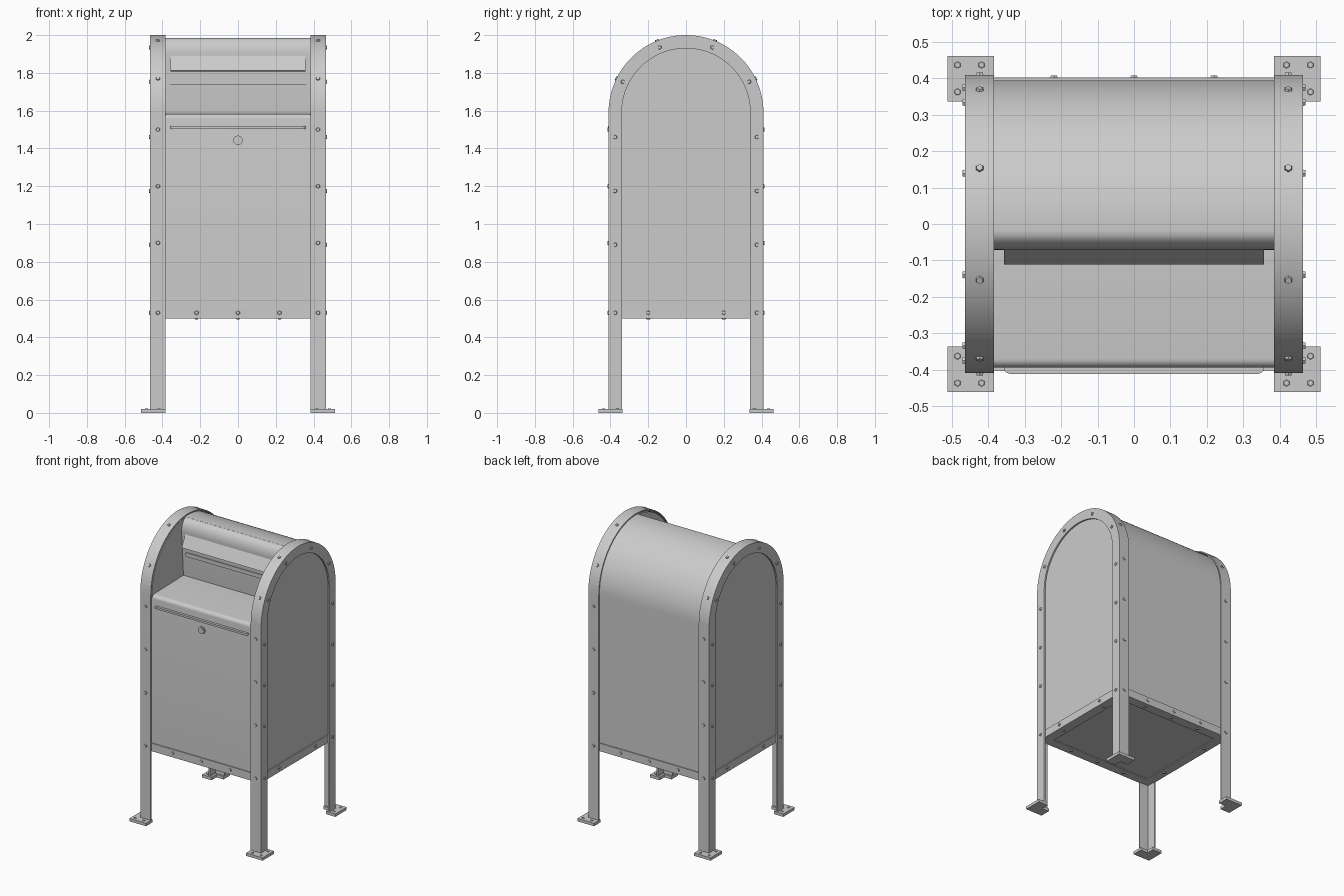
import bpy, bmesh
from math import cos, sin, pi, radians
from mathutils import Vector, Matrix

if "Cube" in bpy.data.objects:
    bpy.data.objects.remove(bpy.data.objects["Cube"])

ZC = 1.59      # height of the arch centre


def finish(name, bm, smooth=True):
    bmesh.ops.recalc_face_normals(bm, faces=bm.faces)
    me = bpy.data.meshes.new(name)
    bm.to_mesh(me)
    bm.free()
    ob = bpy.data.objects.new(name, me)
    bpy.context.collection.objects.link(ob)
    if smooth:
        bpy.ops.object.select_all(action='DESELECT')
        ob.select_set(True)
        bpy.context.view_layer.objects.active = ob
        bpy.ops.object.shade_smooth_by_angle(angle=radians(30))
    return ob


def prism(name, pts, a, b, axis='x'):
    """Extrude a closed outline between a and b along x (pts = y,z) or z (pts = x,y)."""
    bm = bmesh.new()
    place = (lambda p, t: (t, p[0], p[1])) if axis == 'x' else (lambda p, t: (p[0], p[1], t))
    lo = [bm.verts.new(place(p, a)) for p in pts]
    hi = [bm.verts.new(place(p, b)) for p in pts]
    bm.faces.new(lo)
    bm.faces.new(hi)
    n = len(pts)
    for i in range(n):
        j = (i + 1) % n
        bm.faces.new((lo[i], lo[j], hi[j], hi[i]))
    return finish(name, bm)


def box(name, x0, x1, y0, y1, z0, z1):
    return prism(name, [(x0, y0), (x1, y0), (x1, y1), (x0, y1)], z0, z1, 'z')


def arc(cy, cz, ry, rz, a0, a1, n):
    return [(cy + ry * cos(radians(a0 + (a1 - a0) * i / n)),
             cz + rz * sin(radians(a0 + (a1 - a0) * i / n))) for i in range(n + 1)]


def bolts(name, spots, r=0.012, h=0.006):
    """Hexagonal bolt heads at (position, normal) pairs."""
    bm = bmesh.new()
    for p, nrm in spots:
        nrm = Vector(nrm).normalized()
        rot = nrm.to_track_quat('Z', 'Y').to_matrix().to_4x4()
        mat = Matrix.Translation(Vector(p) + nrm * (h / 2 - 0.001)) @ rot
        bmesh.ops.create_cone(bm, cap_ends=True, segments=6, radius1=r,
                              radius2=r * 0.8, depth=h + 0.002, matrix=mat)
    return finish(name, bm, False)


# Middle body with curved hood, recess and rounded shelf edge
R = 0.395
profile = [(R, 0.505)]
profile += arc(0, ZC, R, R, 0, 93, 32)
profile += arc(-0.021, 1.904, 0.05, 0.08, 90, 180, 10)
profile += [(-0.05, 1.59)]
profile += arc(-0.37, 1.558, 0.025, 0.025, 90, 180, 6)
profile += [(-R, 0.505)]
prism("body", profile, -0.386, 0.386)

# Full arched side panels
side = [(R, 0.505)] + arc(0, ZC, R, R, 0, 180, 48) + [(-R, 0.505)]
for s, tag in ((1, "right"), (-1, "left")):
    prism(tag + "_side_panel", side, s * 0.385, s * 0.448)

# Arched angle-iron frames that also form the legs
section = [(0.385, 0.41), (0.465, 0.41), (0.465, 0.34),
           (0.455, 0.34), (0.455, 0.402), (0.385, 0.402)]
path = [(0, 0.01)] + [(pi * i / 48, ZC) for i in range(49)] + [(pi, 0.01)]
for s, tag in ((1, "right"), (-1, "left")):
    bm = bmesh.new()
    rings = [[bm.verts.new((s * x, r * cos(a), z + r * sin(a))) for x, r in section]
             for a, z in path]
    for p, q in zip(rings, rings[1:]):
        for i in range(6):
            j = (i + 1) % 6
            bm.faces.new((p[i], p[j], q[j], q[i]))
    bm.faces.new(rings[0])
    bm.faces.new(rings[-1])
    finish(tag + "_frame", bm)

# Bolts along both frames
spots = []
for s in (1, -1):
    for t in (1, -1):
        spots += [((s * 0.424, t * 0.41, z), (0, t, 0)) for z in (0.53, 0.9, 1.2, 1.5)]
        spots += [((s * 0.465, t * 0.375, z), (s, 0, 0)) for z in (0.53, 0.89, 1.175, 1.46)]
        for deg in (26, 68):
            c, d = t * cos(radians(deg)), sin(radians(deg))
            spots.append(((s * 0.424, 0.41 * c, ZC + 0.41 * d), (0, c, d)))
            spots.append(((s * 0.465, 0.372 * c, ZC + 0.372 * d), (s, 0, 0)))
bolts("frame_bolts", spots)

# Feet: L-shaped plates with three bolts each
foot = [(0.385, 0.462), (0.513, 0.462), (0.513, 0.337),
        (0.44, 0.337), (0.44, 0.39), (0.385, 0.39)]
foot_spots = []
for s, sx in ((1, "right"), (-1, "left")):
    for t, ty in ((1, "back"), (-1, "front")):
        prism(f"{ty}_{sx}_foot", [(s * x, t * y) for x, y in foot], 0, 0.02, 'z')
        foot_spots += [((s * x, t * y, 0.02), (0, 0, 1))
                       for x, y in ((0.485, 0.363), (0.485, 0.437), (0.419, 0.437))]
bolts("foot_bolts", foot_spots, 0.01, 0.004)

# Bottom angle-iron rim: upright bands and underside flanges
rim = []
for t, tag in ((1, "back"), (-1, "front")):
    box(tag + "_rim_band", -0.386, 0.386, t * 0.39, t * 0.402, 0.5, 0.555)
    box(tag + "_rim_flange", -0.448, 0.448, t * 0.335, t * 0.395, 0.5, 0.506)
    for x in (-0.22, 0, 0.22):
        rim += [((x, t * 0.402, 0.53), (0, t, 0)), ((x, t * 0.368, 0.5), (0, 0, -1))]
for s, tag in ((1, "right"), (-1, "left")):
    box(tag + "_rim_band", s * 0.444, s * 0.455, -0.345, 0.345, 0.5, 0.555)
    box(tag + "_rim_flange", s * 0.388, s * 0.448, -0.336, 0.336, 0.5, 0.506)
    for y in (-0.2, 0.2):
        rim += [((s * 0.455, y, 0.53), (s, 0, 0)), ((s * 0.42, y, 0.5), (0, 0, -1))]
bolts("rim_bolts", rim)

# Letter flap and sill below it on the recess wall
prism("letter_flap", [(-0.058, 1.885), (-0.07, 1.89), (-0.111, 1.812), (-0.103, 1.808)],
      -0.357, 0.357)
box("letter_slot_sill", -0.357, 0.357, -0.068, -0.05, 1.735, 1.762)

# Door pull: thin ledge with rounded front corners
ledge = [(0.357, -0.39)] + arc(0.337, -0.398, 0.02, 0.014, 0, -90, 6)
ledge += [(-x, y) for x, y in reversed(ledge)]
prism("door_ledge", ledge, 1.504, 1.518, 'z')

# Lock: collar and raised plug
for name, r, depth in (("lock_collar", 0.025, 0.012), ("lock_plug", 0.018, 0.016)):
    bm = bmesh.new()
    mat = Matrix.Translation((0, -R - depth / 2 + 0.004, 1.443)) @ Matrix.Rotation(pi / 2, 4, 'X')
    bmesh.ops.create_cone(bm, cap_ends=True, segments=24, radius1=r, radius2=r,
                          depth=depth, matrix=mat)
    finish(name, bm)
